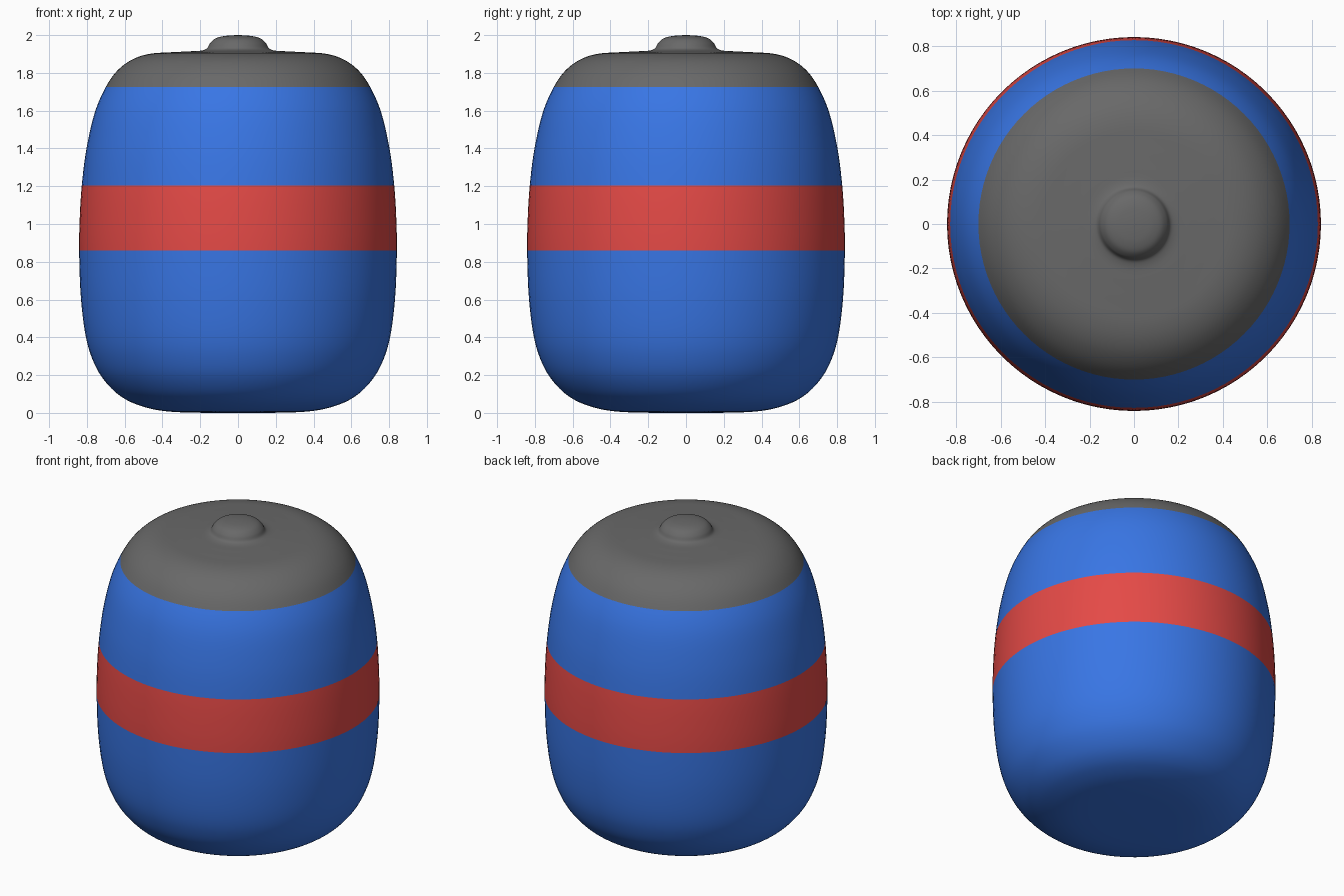
import bpy, bmesh, math
from mathutils import Vector

if "Cube" in bpy.data.objects:
    bpy.data.objects.remove(bpy.data.objects["Cube"])

SEGMENTS = 96
STEPS = 6


def material(name, rgb):
    mat = bpy.data.materials.new(name)
    mat.diffuse_color = (*rgb, 1)
    mat.use_nodes = True
    mat.node_tree.nodes["Principled BSDF"].inputs["Base Color"].default_value = mat.diffuse_color
    return mat


def smooth_curve(points):
    """Centripetal Catmull-Rom curve through (radius, height) points."""
    p = [Vector(q) for q in points]
    p = [2 * p[0] - p[1]] + p + [2 * p[-1] - p[-2]]
    out = []
    for a, b, c, d in zip(p, p[1:], p[2:], p[3:]):
        t1 = math.sqrt((b - a).length)
        t2 = t1 + math.sqrt((c - b).length)
        t3 = t2 + math.sqrt((d - c).length)
        for i in range(STEPS):
            t = t1 + (t2 - t1) * i / STEPS
            a1 = a.lerp(b, t / t1)
            a2 = b.lerp(c, (t - t1) / (t2 - t1))
            a3 = c.lerp(d, (t - t2) / (t3 - t2))
            b1 = a1.lerp(a2, t / t2)
            b2 = a2.lerp(a3, (t - t1) / (t3 - t1))
            out.append(b1.lerp(b2, (t - t1) / (t2 - t1)))
    return out + [p[-2]]


def lathe(name, profile, mat):
    """Revolve a profile about z; points on the axis become poles."""
    bm = bmesh.new()
    rings = []
    for r, z in profile:
        if r < 1e-4:
            rings.append([bm.verts.new((0, 0, z))] * SEGMENTS)
        else:
            angles = [2 * math.pi * k / SEGMENTS for k in range(SEGMENTS)]
            rings.append([bm.verts.new((r * math.cos(a), r * math.sin(a), z)) for a in angles])
    for lo, hi in zip(rings, rings[1:]):
        for k in range(SEGMENTS):
            n = (k + 1) % SEGMENTS
            corners = list(dict.fromkeys((lo[k], lo[n], hi[n], hi[k])))
            bm.faces.new(corners).smooth = True
    mesh = bpy.data.meshes.new(name)
    bm.to_mesh(mesh)
    bm.free()
    mesh.materials.append(mat)
    obj = bpy.data.objects.new(name, mesh)
    bpy.context.collection.objects.link(obj)
    return obj


blue = material("blue", (0.04, 0.18, 0.78))
red = material("red", (0.78, 0.068, 0.062))
grey = material("dark_grey", (0.14, 0.14, 0.14))

# Whole silhouette from the base centre up to the top of the knob
silhouette = [
    (0, 0), (0.30, 0.003), (0.415, 0.013), (0.505, 0.034), (0.585, 0.066),
    (0.655, 0.115), (0.728, 0.20), (0.775, 0.295), (0.805, 0.40), (0.831, 0.60),
    (0.841, 0.86), (0.838, 1.03), (0.827, 1.205), (0.802, 1.40), (0.755, 1.60),
    (0.70, 1.725), (0.65, 1.80), (0.59, 1.853), (0.53, 1.884), (0.46, 1.902),
    (0.36, 1.909), (0.26, 1.914), (0.19, 1.919), (0.165, 1.929), (0.148, 1.957),
    (0.125, 1.979), (0.09, 1.992), (0.045, 1.998), (0, 2.0),
]
curve = smooth_curve(silhouette)

# Cut the silhouette at the colour seams and revolve each part
cuts = [i * STEPS for i in (0, 10, 12, 15, len(silhouette) - 1)]
parts = [("lower_body", blue), ("middle_band", red), ("upper_body", blue), ("lid_with_knob", grey)]
for (name, mat), start, end in zip(parts, cuts, cuts[1:]):
    lathe(name, curve[start:end + 1], mat)
